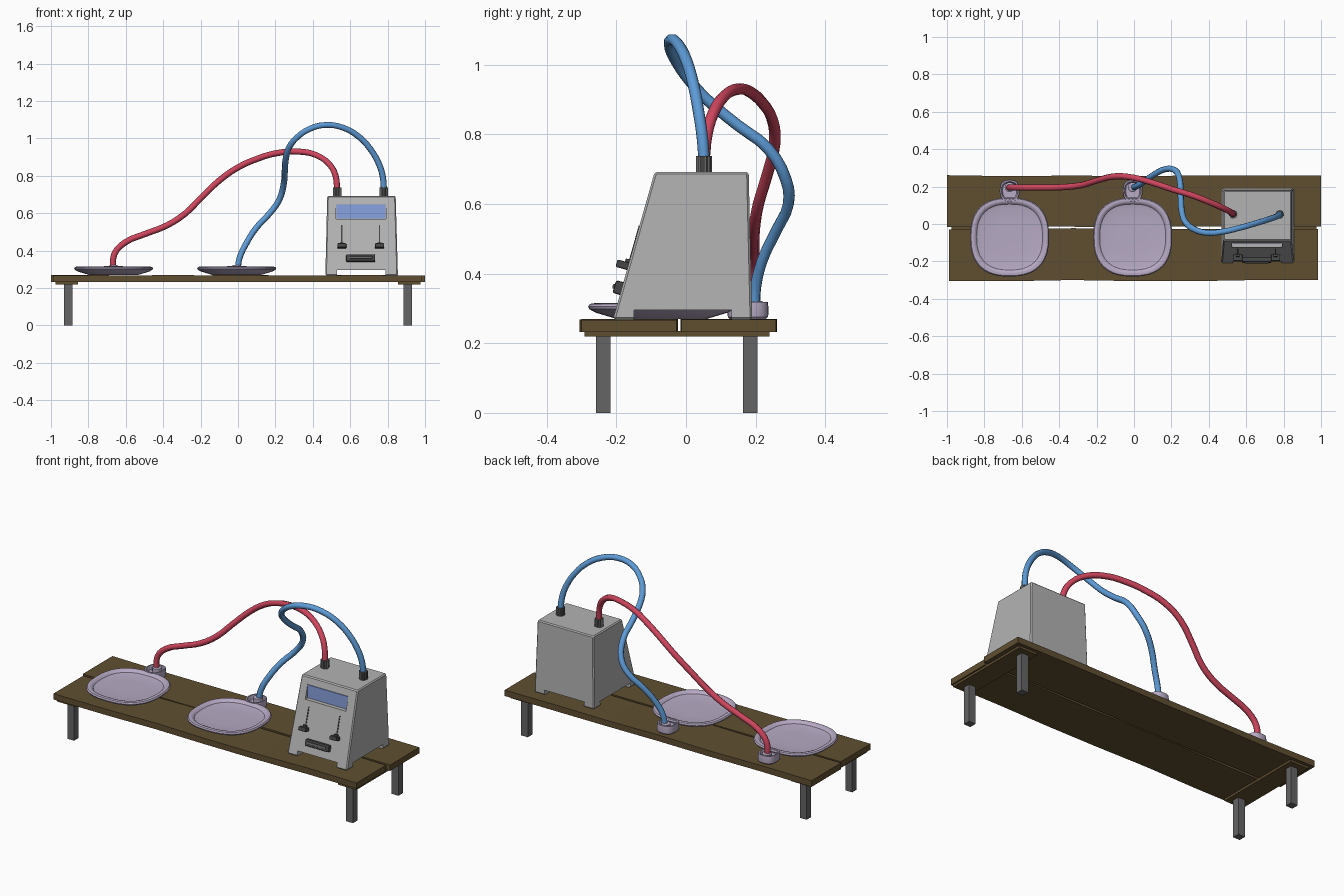
import bpy, bmesh, math, random
from mathutils import Matrix, Vector

if "Cube" in bpy.data.objects:
    bpy.data.objects.remove(bpy.data.objects["Cube"])

random.seed(4)

def material(name, r, g, b):
    m = bpy.data.materials.new(name)
    m.diffuse_color = (r, g, b, 1)
    m.use_nodes = True
    m.node_tree.nodes["Principled BSDF"].inputs["Base Color"].default_value = m.diffuse_color
    return m

WOOD = material("wood", 0.115, 0.078, 0.03)
METAL = material("dark_metal", 0.13, 0.13, 0.13)
CASE = material("case_grey", 0.45, 0.45, 0.45)
KNOB = material("knob_grey", 0.06, 0.06, 0.06)
PLASTIC = material("lavender_plastic", 0.47, 0.40, 0.55)
RED = material("red_hose", 0.62, 0.06, 0.11)
BLUE = material("blue_hose", 0.11, 0.33, 0.68)
SCREEN = material("screen_blue", 0.25, 0.36, 0.75)

def add(name, bm, mat, smooth=False):
    bmesh.ops.recalc_face_normals(bm, faces=bm.faces[:])
    me = bpy.data.meshes.new(name)
    bm.to_mesh(me)
    bm.free()
    ob = bpy.data.objects.new(name, me)
    bpy.context.collection.objects.link(ob)
    if mat:
        me.materials.append(mat)
    if smooth:
        bpy.ops.object.select_all(action='DESELECT')
        ob.select_set(True)
        bpy.context.view_layer.objects.active = ob
        bpy.ops.object.shade_smooth_by_angle(angle=math.radians(35))
    return ob

def loft(name, rings, mat, smooth=False):
    """Skin closed rings of points and cap both ends."""
    bm = bmesh.new()
    vs = [[bm.verts.new(p) for p in ring] for ring in rings]
    n = len(vs[0])
    for a, b in zip(vs, vs[1:]):
        for i in range(n):
            bm.faces.new((a[i], a[(i + 1) % n], b[(i + 1) % n], b[i]))
    bm.faces.new(vs[0])
    bm.faces.new(vs[-1])
    return add(name, bm, mat, smooth)

def rect(x0, x1, y0, y1, z):
    return [(x0, y0, z), (x1, y0, z), (x1, y1, z), (x0, y1, z)]

def box(name, x0, x1, y0, y1, z0, z1, mat=None):
    return loft(name, [rect(x0, x1, y0, y1, z0), rect(x0, x1, y0, y1, z1)], mat)

def bevel(ob, width, segments=1):
    m = ob.modifiers.new("bevel", 'BEVEL')
    m.width, m.segments = width, segments

def oval(cx, cy, rx, ry, z, power, n=40):
    """Superellipse ring: a rounded square when power is above 2."""
    pts = []
    for i in range(n):
        t = 2 * math.pi * i / n
        c, s = math.cos(t), math.sin(t)
        pts.append((cx + rx * math.copysign(abs(c) ** (2 / power), c),
                    cy + ry * math.copysign(abs(s) ** (2 / power), s), z))
    return pts

# Rough-cut planks
def plank(name, x0, x1, y0, y1):
    j = lambda a: random.uniform(-a, a)
    rings = []
    for k in range(7):
        x = x0 + (x1 - x0) * k / 6
        a, b, t = y0 + j(.004), y1 + j(.004), j(.002)
        rings.append([(x, a, .233), (x, b, .233), (x, b, .268 + t), (x, a, .268 + t)])
    loft(name, rings, WOOD)

plank("front_plank", -.988, .983, -.303, -.025)
plank("back_plank", -1, 1, -.016, .259)

# Cross battens and legs
for sx, side in ((-1, "left"), (1, "right")):
    xa, xb = sorted((sx * .975, sx * .855))
    box(side + "_batten", xa, xb, -.292, .24, .220, .235, WOOD)
    xa, xb = sorted((sx * .93, sx * .886))
    for y, end in ((-.238, "front"), (.185, "back")):
        box(f"{end}_{side}_leg", xa, xb, y - .021, y + .021, 0, .222, METAL)

# Dishes with a hose socket behind each
dish = [(.06, .269), (.13, .270), (.19, .288), (.208, .298), (.211, .306), (.206, .313),
        (.194, .315), (.184, .312), (.176, .302), (.155, .298), (.08, .297)]
cup = [(.88, .269), (1, .276), (1.02, .300), (.98, .318), (.84, .318), (.72, .296), (.3, .294)]
for cx, side in ((-.665, "left"), (-.007, "middle")):
    loft(side + "_dish", [oval(cx, -.07, r, r, z, 2.5) for r, z in dish], PLASTIC, True)
    loft(side + "_hose_socket", [oval(cx, .178, .052 * k, .058 * k, z, 2.6, 24) for k, z in cup],
         PLASTIC, True)
    loft(side + "_socket_collar", [oval(cx, .197, r, r, z, 2, 12)
         for r, z in ((.026, .29), (.026, .318), (.019, .322))], PLASTIC)

# Machine case: sloping front, screen recess and four feet left by the cuts
case = loft("machine_case", [rect(.467, .855, -.21, .19, .268), rect(.477, .843, -.09, .18, .692)], CASE)
bevel(case, .006)
cuts = [("screen_cutter", .525, .79, -.3, -.10, .57, .65),
        ("side_gap_cutter", .3, 1, -.15, .13, .2, .295),
        ("front_gap_cutter", .53, .788, -.4, .4, .2, .297)]
for cut in cuts:
    cutter = box(*cut)
    cutter.hide_render = True
    cutter.display_type = 'WIRE'
    m = case.modifiers.new("cut", 'BOOLEAN')
    m.object, m.operation, m.solver = cutter, 'DIFFERENCE', 'EXACT'

box("screen", .527, .788, -.104, -.098, .572, .648, SCREEN)

# Controls placed on the sloping front face
SLOPE = .12 / .424
TILT = Matrix.Rotation(-math.atan(SLOPE), 4, 'X')
def on_face(name, x, z, w, h, out, mat, soft=0):
    ob = box(name, -w / 2, w / 2, -out, .006, -h / 2, h / 2, mat)
    ob.matrix_world = Matrix.Translation(Vector((x, -.21 + (z - .268) * SLOPE, z))) @ TILT
    if soft:
        bevel(ob, soft, 2)

for x, side in ((.555, "left"), (.757, "right")):
    on_face(side + "_slider_track", x, .482, .007, .115, .002, KNOB)
    on_face(side + "_slider_stem", x, .428, .02, .026, .012, KNOB)
    on_face(side + "_slider_knob", x, .421, .048, .022, .034, KNOB, .004)
on_face("pull_handle", .656, .357, .155, .038, .022, KNOB, .006)
on_face("handle_grip", .656, .357, .125, .014, .027, METAL, .003)

# Ribbed hose connectors
for x, side in ((.53, "left"), (.78, "right")):
    def ribs(z, n=24):
        return [(x + r * math.cos(a), .052 + r * math.sin(a), z) for r, a in
                ((.024 if i % 2 else .0205, 2 * math.pi * i / n) for i in range(n))]
    loft(side + "_hose_connector", [ribs(.685), ribs(.738)], METAL)

# Hoses
def hose(name, pts, mat):
    cu = bpy.data.curves.new(name, 'CURVE')
    cu.dimensions = '3D'
    cu.bevel_depth, cu.bevel_resolution, cu.resolution_u = .0165, 2, 3
    cu.use_fill_caps = True
    sp = cu.splines.new('BEZIER')
    sp.bezier_points.add(len(pts) - 1)
    for bp, p in zip(sp.bezier_points, pts):
        bp.co = p
        bp.handle_left_type = bp.handle_right_type = 'AUTO'
    cu.materials.append(mat)
    bpy.context.collection.objects.link(bpy.data.objects.new(name, cu))

hose("red_hose", [(-.667, .195, .295), (-.662, .195, .38), (-.605, .195, .443), (-.5, .195, .488),
                  (-.38, .197, .535), (-.28, .208, .6), (-.2, .232, .68), (-.1, .255, .775),
                  (0, .247, .845), (.1, .22, .89), (.2, .187, .92), (.32, .15, .93),
                  (.42, .11, .91), (.49, .078, .86), (.522, .06, .80), (.53, .052, .725)], RED)
hose("blue_hose", [(-.002, .197, .295), (.008, .2, .36), (.045, .22, .44), (.1, .26, .525),
                   (.17, .294, .6), (.22, .287, .67), (.245, .235, .76), (.25, .15, .825),
                   (.257, .06, .9), (.275, .01, .955), (.315, -.025, 1.005), (.385, -.047, 1.052),
                   (.47, -.042, 1.072), (.56, -.022, 1.058), (.645, .002, 1.01),
                   (.71, .022, .94), (.755, .037, .86), (.775, .047, .79), (.78, .052, .725)], BLUE)
